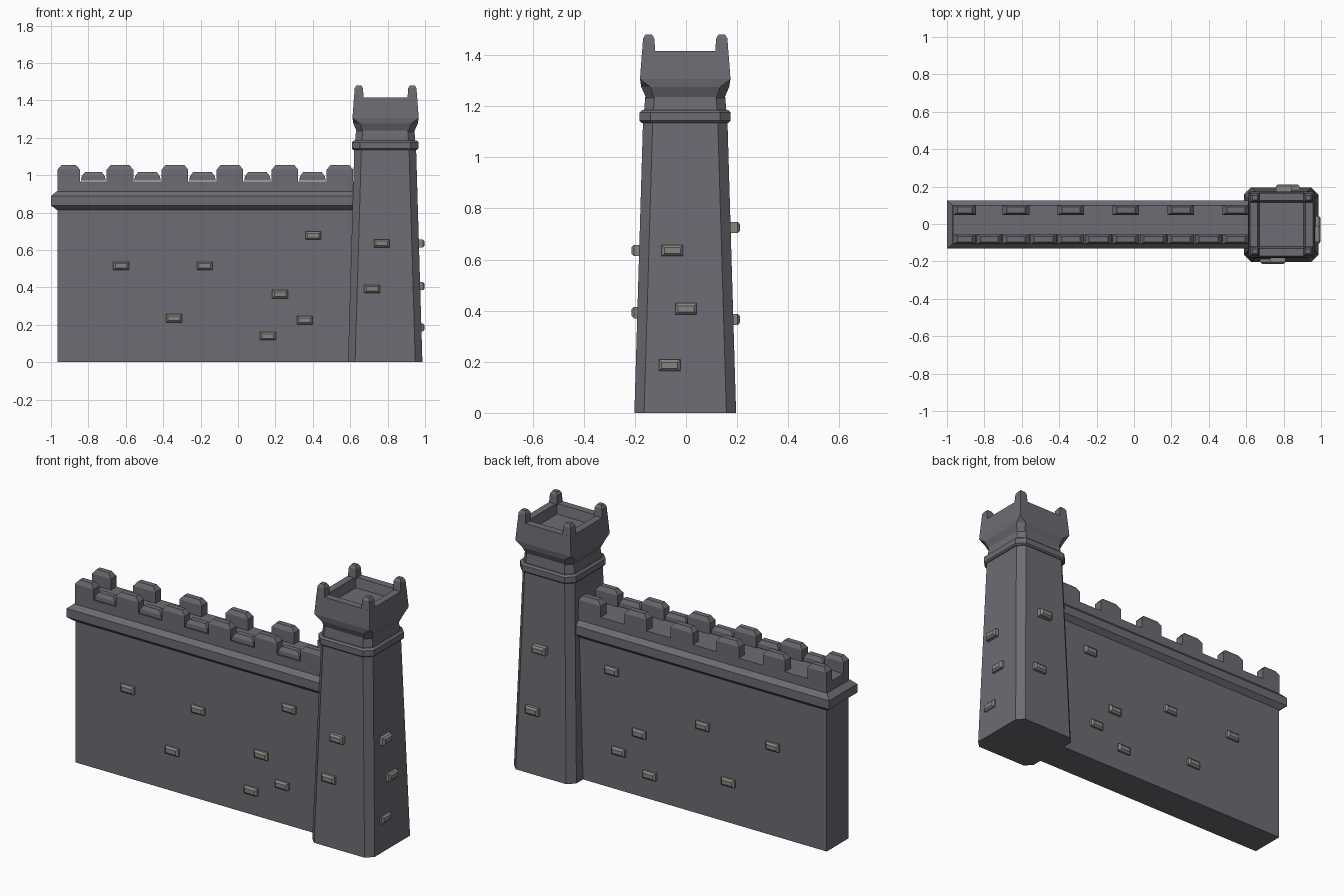
import bpy, bmesh
from mathutils import Matrix, Vector

if "Cube" in bpy.data.objects:
    bpy.data.objects.remove(bpy.data.objects["Cube"])


def material(name, col):
    m = bpy.data.materials.new(name)
    m.diffuse_color = (*col, 1)
    m.use_nodes = True
    m.node_tree.nodes["Principled BSDF"].inputs["Base Color"].default_value = m.diffuse_color
    return m


GREY = material("dark grey stone", (0.150, 0.150, 0.172))
LIGHT = material("pale grey brick", (0.235, 0.238, 0.222))


def loft(name, sections, mat, loc=(0, 0, 0), rot=None):
    """Stack of corner-cut rectangles: (height, half x, half y, corner cut)."""
    bm = bmesh.new()
    rings = []
    for z, hx, hy, c in sections:
        pts = [(hx, -hy + c), (hx, hy - c), (hx - c, hy), (-hx + c, hy),
               (-hx, hy - c), (-hx, -hy + c), (-hx + c, -hy), (hx - c, -hy)]
        rings.append([bm.verts.new((x, y, z)) for x, y in pts])
    for a, b in zip(rings, rings[1:]):
        for i in range(8):
            j = (i + 1) % 8
            bm.faces.new((a[i], a[j], b[j], b[i]))
    bm.faces.new(rings[0][::-1])
    bm.faces.new(rings[-1])
    bmesh.ops.remove_doubles(bm, verts=bm.verts, dist=1e-5)
    bmesh.ops.recalc_face_normals(bm, faces=bm.faces)
    mat4 = Matrix.Translation(Vector(loc))
    if rot is not None:
        mat4 = mat4 @ rot
    bm.transform(mat4)
    me = bpy.data.meshes.new(name)
    bm.to_mesh(me)
    bm.free()
    me.materials.append(mat)
    ob = bpy.data.objects.new(name, me)
    bpy.context.collection.objects.link(ob)
    return ob


YC = -0.003          # wall and tower centre line
TX = 0.787           # tower centre
END = 0.64           # wall end buried in the tower


def wall_part(name, x0, sections):
    """Wall-long part; sections are (z, left x, half y)."""
    cx = (x0 + END) / 2
    loft(name, [(z, END - cx + (x0 - x) * 0.5 + 0.0, hy, 0) for z, x, hy in sections],
         GREY, (cx, YC, 0))


# Wall body, cornice and parapet base
wall_part("wall_body", -0.965, [(0, -0.965, 0.10), (0.83, -0.965, 0.10)])
cx = (-1.0 + END) / 2
hx = (END + 1.0) / 2
loft("wall_cornice", [(0.813, hx - 0.033, 0.10, 0), (0.838, hx, 0.128, 0),
                      (0.888, hx, 0.128, 0), (0.914, hx - 0.03, 0.104, 0)],
     GREY, (cx, YC, 0))
wall_part("wall_parapet", -0.965, [(0.90, -0.965, 0.104), (0.966, -0.965, 0.104)])

# Tall merlons on both sides, low ones between them on the front
spans = [(-0.965, -0.845)] + [(-0.702 + 0.294 * i, -0.56 + 0.294 * i) for i in range(5)]
for side in (-1, 1):
    for a, b in spans:
        h = (b - a) / 2
        loft("tall_merlon", [(0.95, h, 0.026, 0), (1.03, h, 0.026, 0),
                             (1.055, h - 0.022, 0.015, 0)],
             GREY, ((a + b) / 2, YC + side * 0.078, 0))
for (_, a), (b, _) in zip(spans, spans[1:]):
    h = (b - a) / 2 - 0.004
    loft("low_merlon", [(0.971, h, 0.026, 0), (0.995, h - 0.006, 0.025, 0),
                        (1.016, h - 0.022, 0.015, 0)],
         GREY, ((a + b) / 2, YC - 0.078, 0))

# Tapered eight-sided tower shaft, collar and neck
loft("tower_shaft", [(0, 0.199, 0.199, 0.038), (1.15, 0.165, 0.165, 0.038)],
     GREY, (TX, YC, 0))
loft("tower_collar", [(1.135, 0.170, 0.170, 0.040), (1.143, 0.178, 0.178, 0.042),
                      (1.176, 0.178, 0.178, 0.042), (1.185, 0.168, 0.168, 0.040)],
     GREY, (TX, YC, 0))
loft("tower_neck", [(1.17, 0.162, 0.162, 0.036), (1.24, 0.156, 0.156, 0.036)],
     GREY, (TX, YC, 0))

# Flared square head with a sunken floor
loft("tower_head", [(1.23, 0.152, 0.152, 0.030), (1.275, 0.172, 0.172, 0.036),
                    (1.306, 0.177, 0.177, 0), (1.415, 0.169, 0.169, 0),
                    (1.415, 0.128, 0.128, 0), (1.36, 0.118, 0.118, 0)],
     GREY, (TX + 0.002, YC, 0))

# Corner horns on the head
for sx in (-1, 1):
    for sy in (-1, 1):
        loft("corner_horn", [(1.41, 0.026, 0.026, 0), (1.465, 0.022, 0.022, 0),
                             (1.48, 0.013, 0.013, 0)],
             GREY, (TX + 0.002 + sx * 0.143, YC + sy * 0.143, 0))

# Raised bricks: local z points out of the wall
FRONT = Matrix(((1, 0, 0, 0), (0, 0, -1, 0), (0, 1, 0, 0), (0, 0, 0, 1)))
BACK = Matrix(((-1, 0, 0, 0), (0, 0, 1, 0), (0, 1, 0, 0), (0, 0, 0, 1)))
RIGHT = Matrix(((0, 0, 1, 0), (1, 0, 0, 0), (0, 1, 0, 0), (0, 0, 0, 1)))


def brick(loc, rot):
    loft("raised_brick", [(-0.06, 0.042, 0.022, 0), (-0.010, 0.042, 0.022, 0),
                          (0, 0.031, 0.012, 0)], LIGHT, loc, rot)


for x, z in [(-0.625, 0.515), (-0.178, 0.515), (0.402, 0.677), (0.225, 0.363),
             (-0.342, 0.235), (0.357, 0.225), (0.16, 0.14)]:
    brick((x, YC - 0.122, z), FRONT)
    brick((x, YC + 0.122, z), BACK)
for x, z in [(0.768, 0.635), (0.717, 0.392)]:
    brick((x, -0.214, z), FRONT)
for x, z in [(0.80, 0.725), (0.843, 0.365)]:
    brick((x, 0.212, z), BACK)
for y, z in [(-0.053, 0.635), (0.0, 0.407), (-0.064, 0.186)]:
    brick((0.998, y, z), RIGHT)
